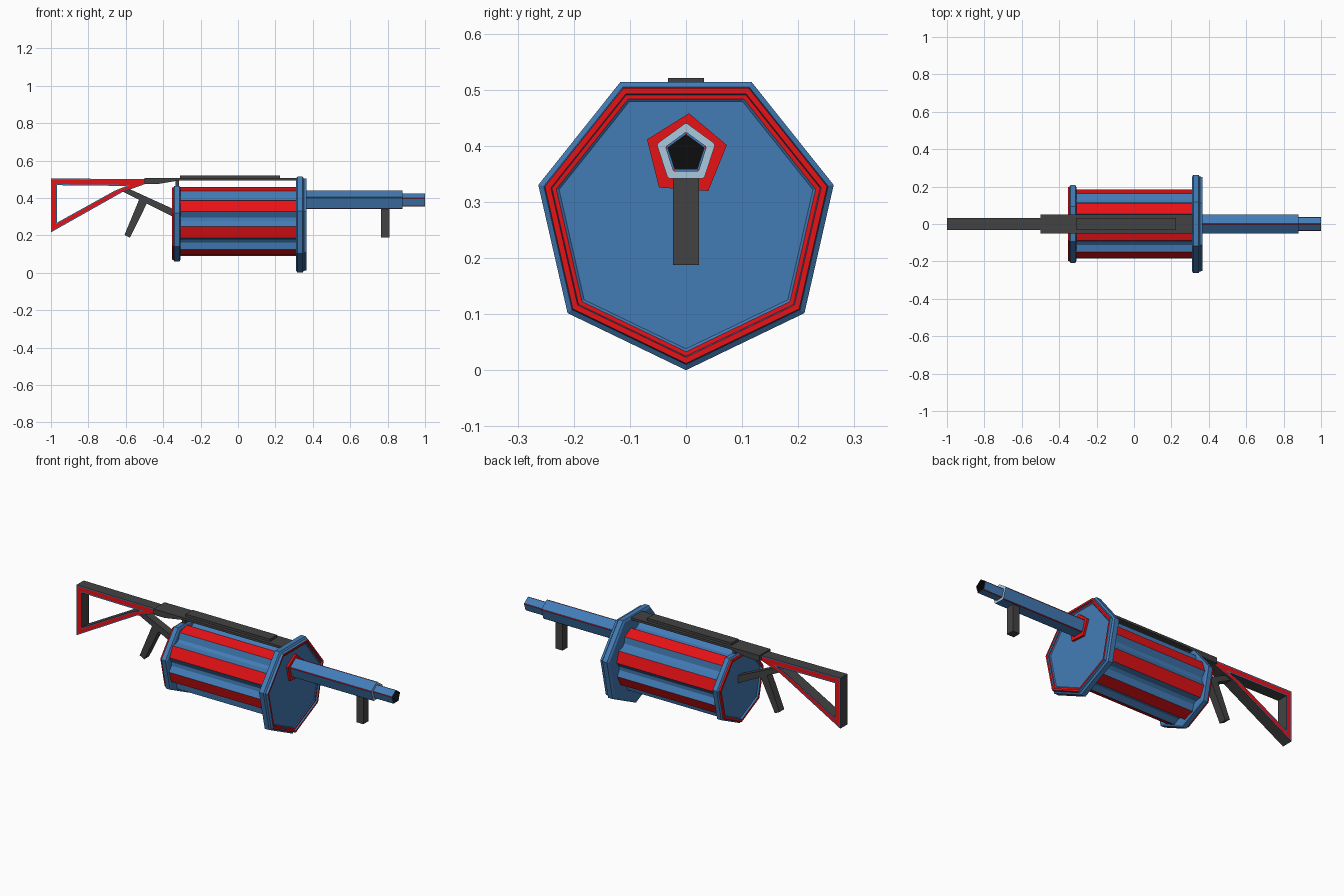
import bpy, bmesh
from math import sin, cos, pi, radians
from mathutils import Vector

if "Cube" in bpy.data.objects:
    bpy.data.objects.remove(bpy.data.objects["Cube"])


def material(name, rgb):
    m = bpy.data.materials.new(name)
    m.diffuse_color = (*rgb, 1)
    m.use_nodes = True
    m.node_tree.nodes["Principled BSDF"].inputs["Base Color"].default_value = m.diffuse_color
    return m


MATS = [material("blue", (0.055, 0.20, 0.47)), material("red", (0.80, 0.006, 0.008)),
        material("dark_grey", (0.055, 0.055, 0.055)), material("black", (0.004, 0.004, 0.004)),
        material("pale_blue", (0.40, 0.58, 0.74))]
BLUE, RED, GREY, BLACK, PALE = range(5)


def finish(name, bm):
    bmesh.ops.recalc_face_normals(bm, faces=bm.faces)
    me = bpy.data.meshes.new(name)
    bm.to_mesh(me)
    bm.free()
    for m in MATS:
        me.materials.append(m)
    ob = bpy.data.objects.new(name, me)
    bpy.context.collection.objects.link(ob)
    return ob


def polygon(n, start):
    """Unit polygon in y, z; angles run from +z towards +y."""
    return [(sin(start + 2 * pi * i / n), cos(start + 2 * pi * i / n)) for i in range(n)]


def chamfered(pts, t):
    out = []
    for i, p in enumerate(pts):
        for q in (pts[i - 1], pts[(i + 1) % len(pts)]):
            out.append((p[0] + (q[0] - p[0]) * t, p[1] + (q[1] - p[1]) * t))
    return out


def loft(name, section, profile, cz, colour, caps=(BLUE, BLUE)):
    """Sweep a section along x; profile holds (x, scale) stations."""
    bm = bmesh.new()
    rings = [[bm.verts.new((x, y * r, cz + z * r)) for y, z in section] for x, r in profile]
    n = len(section)
    for i in range(len(rings) - 1):
        for j in range(n):
            k = (j + 1) % n
            f = bm.faces.new((rings[i][j], rings[i][k], rings[i + 1][k], rings[i + 1][j]))
            f.material_index = colour(i, j)
    for ring, c in ((rings[0], caps[0]), (rings[-1], caps[1])):
        bm.faces.new(ring).material_index = c
    return finish(name, bm)


def prism(name, pts, half, mat=GREY):
    """Extrude an x, z outline symmetrically in y."""
    bm = bmesh.new()
    a = [bm.verts.new((x, -half, z)) for x, z in pts]
    b = [bm.verts.new((x, half, z)) for x, z in pts]
    bm.faces.new(a)
    bm.faces.new(b)
    for i in range(len(pts)):
        j = (i + 1) % len(pts)
        bm.faces.new((a[i], a[j], b[j], b[i]))
    for f in bm.faces:
        f.material_index = mat
    return finish(name, bm)


def box(name, x0, x1, z0, z1, half):
    return prism(name, [(x0, z0), (x1, z0), (x1, z1), (x0, z1)], half)


# heptagonal end plates with red inlaid rings
hept = polygon(7, pi)
loft("front_plate", hept,
     [(0.31, 0.257), (0.317, 0.27), (0.345, 0.27), (0.352, 0.26), (0.366, 0.258),
      (0.366, 0.247), (0.358, 0.245), (0.358, 0.237), (0.354, 0.232)],
     0.27, lambda i, j: RED if i in (4, 6) else BLUE)
loft("rear_plate", hept,
     [(-0.308, 0.203), (-0.314, 0.213), (-0.34, 0.213), (-0.346, 0.204), (-0.354, 0.202),
      (-0.354, 0.188), (-0.345, 0.183)],
     0.272, lambda i, j: RED if i in (3, 4) else BLUE)

# fluted drum: eight red lands with blue grooves between
drum = []
for k in range(8):
    for off, r in ((-10, 1), (10, 1), (19, 0.87), (26, 0.87)):
        t = radians(27 + 45 * k + off)
        drum.append((-cos(t) * r, sin(t) * r))
loft("drum", drum, [(-0.312, 0.186), (0.312, 0.186)], 0.273,
     lambda i, j: RED if j % 4 == 0 else BLUE)

# pentagonal barrel with thin red corner strips and a narrower muzzle
def barrel_colour(i, j):
    if i == 1:
        return PALE
    if i == 4:
        return BLACK
    return RED if j % 2 == 0 else BLUE


loft("barrel", chamfered(polygon(5, 0), 0.045),
     [(0.35, 0.055), (0.88, 0.055), (0.88, 0.039), (1.0, 0.039), (1.0, 0.034), (0.90, 0.034)],
     0.386, barrel_colour, (BLUE, BLACK))
loft("barrel_collar", polygon(5, radians(4)), [(0.35, 0.075), (0.366, 0.075)], 0.383,
     lambda i, j: RED, (RED, RED))
box("fore_grip", 0.765, 0.81, 0.187, 0.36, 0.023)

# top spine and sight rail
prism("top_spine", [(-0.5, 0.474), (-0.43, 0.474), (-0.31, 0.494), (0.315, 0.494),
                    (0.315, 0.507), (-0.5, 0.507)], 0.05)
box("sight_rail", -0.31, 0.225, 0.50, 0.521, 0.032)
box("spine_post", -0.333, -0.316, 0.44, 0.50, 0.03)

# pistol grip and the arm that carries it
prism("grip_arm", [(-0.62, 0.435), (-0.59, 0.452), (-0.34, 0.338), (-0.34, 0.295)], 0.022)
prism("pistol_grip", [(-0.525, 0.40), (-0.48, 0.385), (-0.578, 0.187), (-0.607, 0.202)], 0.022)

# triangular stock frame: grey edges, side faces red with blue outlines
outer = [Vector(p) for p in ((-1, 0.504), (-1, 0.216), (-0.62, 0.43), (-0.46, 0.487), (-0.46, 0.5))]
inner = [Vector(p) for p in ((-0.967, 0.468), (-0.967, 0.268), (-0.66, 0.438), (-0.6, 0.462), (-0.6, 0.464))]
bm = bmesh.new()
sides = []
for y in (-0.033, 0.033):
    rings = []
    for t in (0, 0.16, 0.84, 1):
        pts = [o.lerp(q, t) for o, q in zip(outer, inner)]
        rings.append([bm.verts.new((p.x, y, p.y)) for p in pts])
    for a in range(3):
        for i in range(5):
            j = (i + 1) % 5
            f = bm.faces.new((rings[a][i], rings[a][j], rings[a + 1][j], rings[a + 1][i]))
            f.material_index = RED if a == 1 else BLUE
    sides.append(rings)
for a in (0, 3):
    for i in range(5):
        j = (i + 1) % 5
        f = bm.faces.new((sides[0][a][i], sides[0][a][j], sides[1][a][j], sides[1][a][i]))
        f.material_index = GREY
finish("stock_frame", bm)
